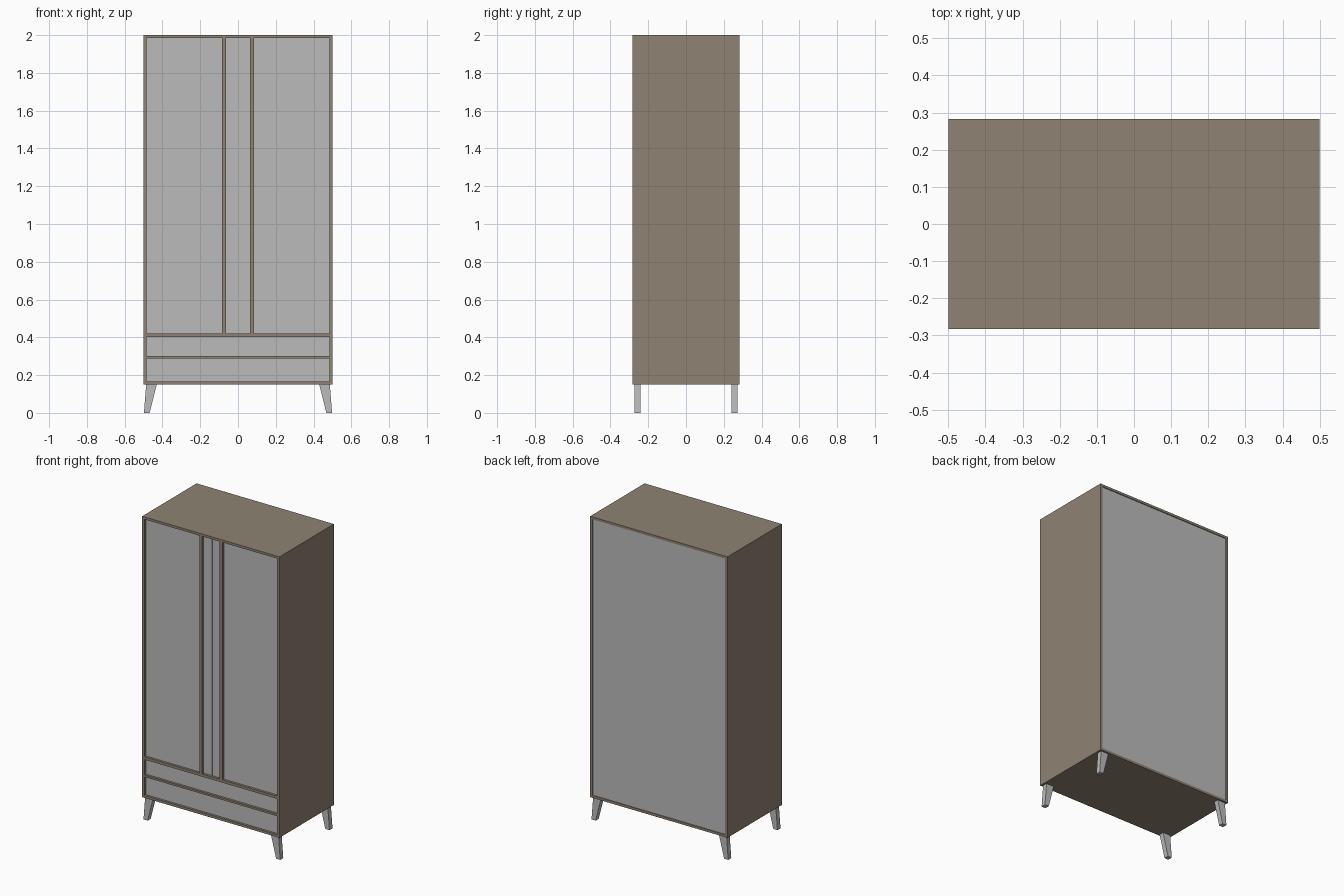
import bpy, bmesh

if "Cube" in bpy.data.objects:
    bpy.data.objects.remove(bpy.data.objects["Cube"])


def material(name, rgb):
    m = bpy.data.materials.new(name)
    m.diffuse_color = (*rgb, 1)
    m.use_nodes = True
    m.node_tree.nodes["Principled BSDF"].inputs["Base Color"].default_value = m.diffuse_color
    return m


BROWN = material("taupe_brown", (0.275, 0.227, 0.174))
GREY = material("panel_grey", (0.5, 0.5, 0.5))


def prism(name, bottom, top, mat):
    """Solid between two rectangles, each (x0, x1, y0, y1, z)."""
    bm = bmesh.new()
    rings = []
    for x0, x1, y0, y1, z in (bottom, top):
        rings.append([bm.verts.new(c) for c in
                      ((x0, y0, z), (x1, y0, z), (x1, y1, z), (x0, y1, z))])
    lo, hi = rings
    bm.faces.new(lo[::-1])
    bm.faces.new(hi)
    for i in range(4):
        j = (i + 1) % 4
        bm.faces.new((lo[i], lo[j], hi[j], hi[i]))
    bmesh.ops.recalc_face_normals(bm, faces=bm.faces)
    me = bpy.data.meshes.new(name)
    bm.to_mesh(me)
    bm.free()
    me.materials.append(mat)
    ob = bpy.data.objects.new(name, me)
    bpy.context.collection.objects.link(ob)
    return ob


def box(name, x0, x1, y0, y1, z0, z1, mat):
    return prism(name, (x0, x1, y0, y1, z0), (x0, x1, y0, y1, z1), mat)


W, D, Z0, Z1, T = 0.5, 0.283, 0.15, 2.0, 0.016
IN = W - T                 # inner half width
FRONT = -D + 0.015         # recessed face of doors and drawers
PANEL = FRONT + 0.018      # back of doors and drawers

# carcass
box("top_panel", -W, W, -D, D, Z1 - T, Z1, BROWN)
box("bottom_panel", -W, W, -D, D, Z0, Z0 + T, BROWN)
box("middle_shelf", -IN, IN, -D, D - 0.012, 0.402, 0.42, BROWN)
box("back_panel", -IN, IN, D - 0.012, D - 0.005, Z0 + T, Z1 - T, GREY)

# drawers with the rail between them
box("lower_drawer", -IN, IN, FRONT, PANEL, Z0 + T, 0.288, GREY)
box("upper_drawer", -IN, IN, FRONT, PANEL, 0.301, 0.402, GREY)
box("drawer_rail", -IN, IN, -D, PANEL, 0.288, 0.301, BROWN)

# mirrored sides, doors, handle strips and legs
for side, s in (("left", -1), ("right", 1)):
    def span(a, b):
        return sorted((s * a, s * b))

    box(side + "_side_panel", *span(IN, W), -D, D, Z0 + T, Z1 - T, BROWN)
    box(side + "_door", *span(0.001, IN), FRONT, PANEL, 0.42, Z1 - T, GREY)
    box(side + "_handle_strip", *span(0.063, 0.084), -D, FRONT, 0.42, Z1 - T, BROWN)
    for end, y in (("front", -0.256), ("back", 0.256)):
        prism(f"{end}_{side}_leg",
              (*span(0.468, 0.498), y - 0.016, y + 0.016, 0),
              (*span(0.430, 0.486), y - 0.016, y + 0.016, Z0), GREY)
